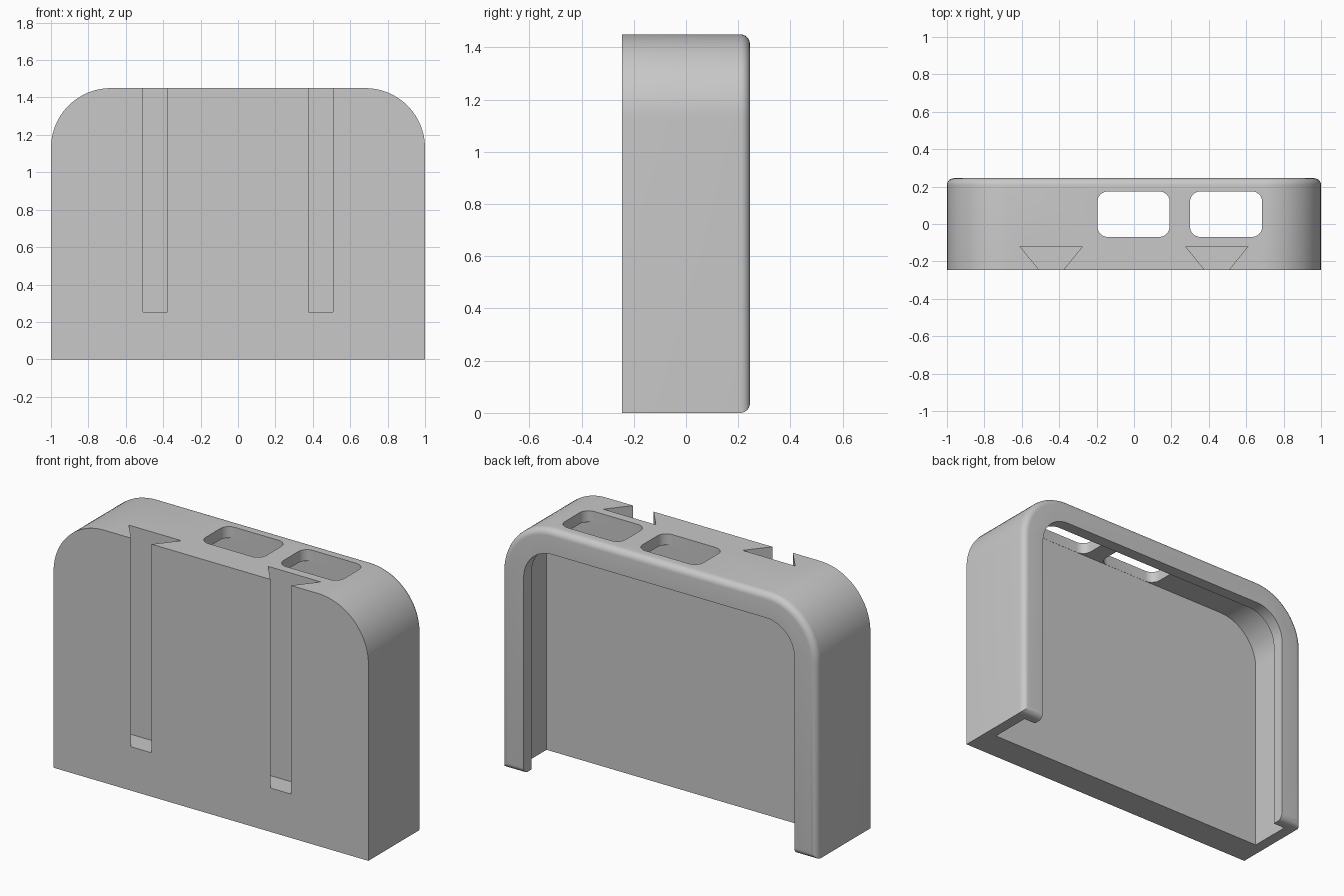
import bpy, bmesh
from math import sin, cos, pi
from mathutils import Vector

cube = bpy.data.objects.get("Cube")
if cube:
    bpy.data.objects.remove(cube, do_unlink=True)

grey = bpy.data.materials.new("plain grey")
grey.use_nodes = True
colour = (0.58, 0.58, 0.58, 1)
grey.diffuse_color = colour
grey.node_tree.nodes["Principled BSDF"].inputs["Base Color"].default_value = colour

DEPTH = 0.245      # half depth of the body
HEIGHT = 1.45
RADIUS = 0.32      # top corner radius
CAVITY_Y = (-0.07, 0.175)


def corner(cx, cy, r, start, steps):
    """Quarter-circle points around a centre."""
    return [(cx + r * cos(start + i * pi / 2 / steps),
             cy + r * sin(start + i * pi / 2 / steps)) for i in range(steps + 1)]


def prism(name, points, offset, round_back=0):
    """Extrude a closed 3D outline, optionally rounding the back rim."""
    bm = bmesh.new()
    face = bm.faces.new([bm.verts.new(p) for p in points])
    ext = bmesh.ops.extrude_face_region(bm, geom=[face])
    verts = [g for g in ext["geom"] if isinstance(g, bmesh.types.BMVert)]
    bmesh.ops.translate(bm, verts=verts, vec=Vector(offset))
    bmesh.ops.recalc_face_normals(bm, faces=bm.faces)
    if round_back:
        rim = [e for e in bm.edges if all(v.co.y > DEPTH - 0.001 for v in e.verts)]
        bmesh.ops.bevel(bm, geom=rim, offset=round_back, segments=6,
                        profile=0.5, affect="EDGES", clamp_overlap=True)
    mesh = bpy.data.meshes.new(name)
    bm.to_mesh(mesh)
    bm.free()
    mesh.materials.append(grey)
    obj = bpy.data.objects.new(name, mesh)
    bpy.context.collection.objects.link(obj)
    return obj


def arch(name, inset, y0, y1, bottom, round_back=0):
    """Upright slab with rounded top corners, inset from the outer outline."""
    w, top, r = 1 - inset, HEIGHT - inset, RADIUS - inset
    outline = [(-w, bottom), (w, bottom)]
    outline += corner(w - r, top - r, r, 0, 20)
    outline += corner(r - w, top - r, r, pi / 2, 20)
    return prism(name, [(x, y0, z) for x, z in outline], (0, y1 - y0, 0), round_back)


# Body with a rounded back rim
body = arch("holder_body", 0, -DEPTH, DEPTH, 0, 0.037)

# Pocket open at the bottom, and the narrower opening in the back lip
cutters = [arch("pocket_cutter", 0.065, *CAVITY_Y, -0.2),
           arch("back_opening_cutter", 0.14, 0.1, 0.4, -0.3)]

# Two rounded openings through the top
for cx in (-0.0025, 0.4925):
    hw, r, (y0, y1) = 0.193, 0.055, CAVITY_Y
    y0, y1 = y0 + 0.001, y1 - 0.001
    outline = (corner(cx + hw - r, y1 - r, r, 0, 8) + corner(cx - hw + r, y1 - r, r, pi / 2, 8)
               + corner(cx - hw + r, y0 + r, r, pi, 8) + corner(cx + hw - r, y0 + r, r, 1.5 * pi, 8))
    cutters.append(prism("top_opening_cutter", [(x, y, 1.3) for x, y in outline], (0, 0, 0.3)))

# Two dovetail grooves down the front
for cx in (-0.4425, 0.4425):
    outline = [(cx - 0.048, -0.266), (cx + 0.048, -0.266), (cx + 0.167, -0.12), (cx - 0.167, -0.12)]
    cutters.append(prism("dovetail_cutter", [(x, y, 0.252) for x, y in outline], (0, 0, 1.4)))

# Cut everything out of the body
bpy.ops.object.select_all(action="DESELECT")
bpy.context.view_layer.objects.active = body
body.select_set(True)
for cutter in cutters:
    cutter.hide_render = True
    mod = body.modifiers.new("cut", "BOOLEAN")
    mod.operation, mod.solver, mod.object = "DIFFERENCE", "EXACT", cutter
    bpy.ops.object.modifier_apply(modifier=mod.name)
    bpy.data.objects.remove(cutter, do_unlink=True)

bpy.ops.object.shade_smooth_by_angle(angle=pi / 6)
